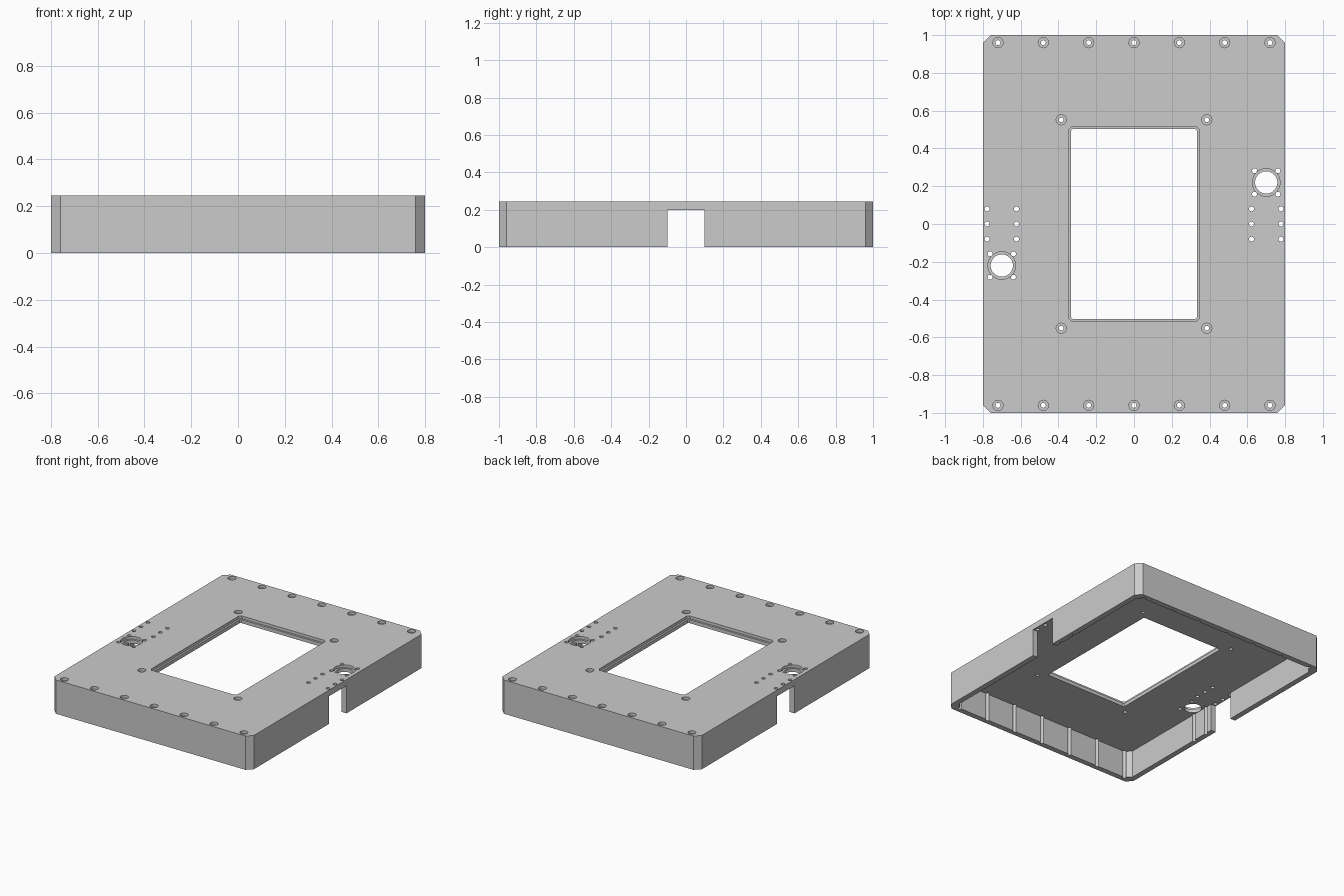
import bpy, bmesh, math

old = bpy.data.objects.get("Cube")
if old:
    bpy.data.objects.remove(old, do_unlink=True)

HEIGHT, UNDER, LEDGE = 0.245, 0.20, 0.225   # top face, plate underside, recess floor
BELOW, ABOVE = -0.1, 0.4                    # cutter overshoot


def chamfered(hx, hy, c):
    """Counter-clockwise rectangle outline with cut corners."""
    return [(hx, hy - c), (hx - c, hy), (c - hx, hy), (-hx, hy - c),
            (-hx, c - hy), (c - hx, -hy), (hx - c, -hy), (hx, c - hy)]


def circle(x, y, r, n=32):
    return [(x + r * math.cos(2 * math.pi * i / n),
             y + r * math.sin(2 * math.pi * i / n)) for i in range(n)]


def prisms(name, outlines, z0, z1):
    """One object made of upright prisms."""
    bm = bmesh.new()
    for pts in outlines:
        face = bm.faces.new([bm.verts.new((x, y, z0)) for x, y in pts])
        ext = bmesh.ops.extrude_face_region(bm, geom=[face])
        top = [v for v in ext["geom"] if isinstance(v, bmesh.types.BMVert)]
        bmesh.ops.translate(bm, verts=top, vec=(0, 0, z1 - z0))
    bmesh.ops.recalc_face_normals(bm, faces=bm.faces)
    mesh = bpy.data.meshes.new(name)
    bm.to_mesh(mesh)
    bm.free()
    obj = bpy.data.objects.new(name, mesh)
    bpy.context.collection.objects.link(obj)
    return obj


def carve(target, cutter):
    cutter.hide_render = True
    mod = target.modifiers.new(cutter.name, "BOOLEAN")
    mod.operation, mod.solver, mod.object = "DIFFERENCE", "EXACT", cutter
    bpy.context.view_layer.objects.active = target
    bpy.ops.object.modifier_apply(modifier=mod.name)
    bpy.data.objects.remove(cutter, do_unlink=True)


# Outer shell
cover = prisms("enclosure_cover", [chamfered(0.8, 1.0, 0.04)], 0, HEIGHT)

# Hollow underside, with a notch through each long wall
inner = chamfered(0.76, 0.96, 0.04)
notch = [(-0.76, 0.1), (-0.9, 0.1), (-0.9, -0.1), (-0.76, -0.1)]
opposite = [(-x, -y) for x, y in notch]
carve(cover, prisms("cavity", [inner[:4] + notch + inner[4:] + opposite], BELOW, UNDER))

# Central window with a shallow stepped rim
carve(cover, prisms("window", [chamfered(0.333, 0.502, 0.008)], BELOW, ABOVE))
carve(cover, prisms("window_rim", [chamfered(0.346, 0.516, 0.015)], LEDGE, ABOVE))

# Hole positions
screws = [(0.24 * i, s * 0.96) for i in range(-3, 4) for s in (-1, 1)]
screws += [(sx * 0.385, sy * 0.552) for sx in (-1, 1) for sy in (-1, 1)]
ports = [(0.7, 0.22), (-0.7, -0.22)]
small = [(px + sx * 0.062, py + sy * 0.062)
         for px, py in ports for sx in (-1, 1) for sy in (-1, 1)]
small += [(sx * 0.7 + dx, y) for sx in (-1, 1)
          for dx in (-0.078, 0.078) for y in (-0.08, 0, 0.08)]

# Through holes, then their wider recesses
holes = [circle(x, y, 0.013) for x, y in screws + small]
holes += [circle(x, y, 0.059, 48) for x, y in ports]
carve(cover, prisms("through_holes", holes, BELOW, ABOVE))
recesses = [circle(x, y, 0.027) for x, y in screws]
recesses += [circle(x, y, 0.073, 48) for x, y in ports]
carve(cover, prisms("recesses", recesses, LEDGE, ABOVE))

# Plain grey finish
grey = bpy.data.materials.new("plain_grey")
grey.use_nodes = True
colour = (0.6, 0.6, 0.6, 1)
grey.diffuse_color = colour
grey.node_tree.nodes["Principled BSDF"].inputs["Base Color"].default_value = colour
cover.data.materials.clear()
cover.data.materials.append(grey)

bpy.ops.object.select_all(action="DESELECT")
cover.select_set(True)
bpy.context.view_layer.objects.active = cover
bpy.ops.object.shade_smooth_by_angle(angle=math.radians(30))
